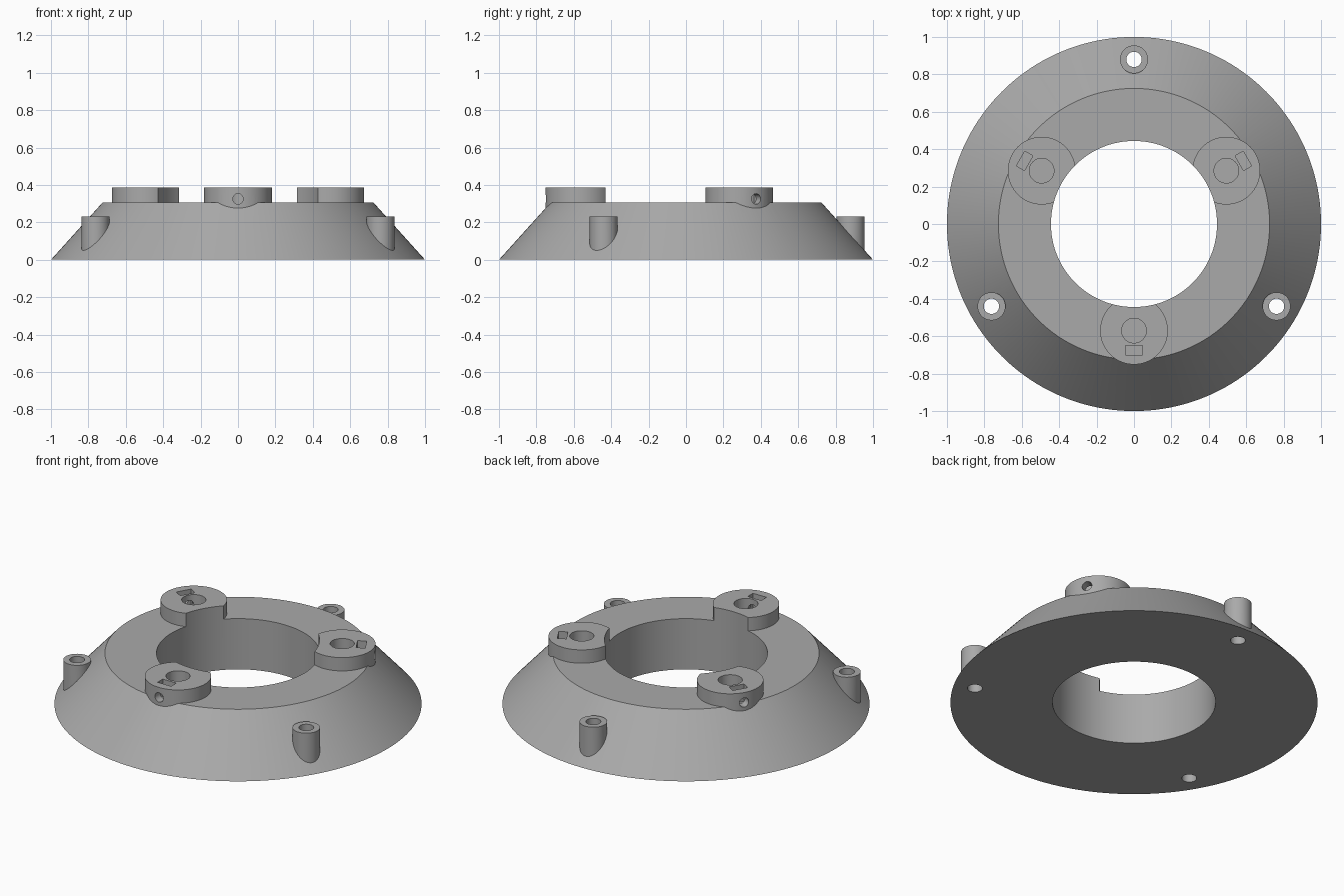
import bpy
import bmesh
import math
from mathutils import Matrix, Vector

if "Cube" in bpy.data.objects:
    bpy.data.objects.remove(bpy.data.objects["Cube"])

grey = bpy.data.materials.new("plain grey")
grey.diffuse_color = (0.40, 0.40, 0.40, 1)
grey.use_nodes = True
grey.node_tree.nodes["Principled BSDF"].inputs["Base Color"].default_value = grey.diffuse_color


def add_object(name, bm):
    mesh = bpy.data.meshes.new(name)
    bm.to_mesh(mesh)
    bm.free()
    mesh.materials.append(grey)
    obj = bpy.data.objects.new(name, mesh)
    bpy.context.collection.objects.link(obj)
    return obj


def cylinder(name, r_low, r_high, z0, z1, x=0, y=0, sides=64):
    bm = bmesh.new()
    bmesh.ops.create_cone(bm, cap_ends=True, segments=sides, radius1=r_low, radius2=r_high,
                          depth=z1 - z0, matrix=Matrix.Translation((x, y, (z0 + z1) / 2)))
    return add_object(name, bm)


def combine(target, tool, operation):
    mod = target.modifiers.new(operation.lower(), 'BOOLEAN')
    mod.operation = operation
    mod.solver = 'EXACT'
    mod.object = tool
    bpy.context.view_layer.objects.active = target
    bpy.ops.object.modifier_apply(modifier=mod.name)
    bpy.data.objects.remove(tool, do_unlink=True)


def polar(radius, degrees):
    a = math.radians(degrees)
    return radius * math.cos(a), radius * math.sin(a)


PADS = (30, 150, 270)
POSTS = (90, 210, 330)

# Sloped ring with raised pads and screw posts
ring = cylinder("mounting_ring", 1.0, 0.725, 0, 0.305, sides=160)
for angle in PADS:
    combine(ring, cylinder("pad", 0.181, 0.181, 0.1, 0.385, *polar(0.57, angle)), 'UNION')
for angle in POSTS:
    combine(ring, cylinder("post", 0.075, 0.075, 0.02, 0.23, *polar(0.88, angle)), 'UNION')

# Central bore trims the pads too
combine(ring, cylinder("bore_cutter", 0.444, 0.444, -0.1, 0.6, sides=128), 'DIFFERENCE')

# Through holes in the posts
for angle in POSTS:
    combine(ring, cylinder("post_hole_cutter", 0.041, 0.041, -0.1, 0.5, *polar(0.88, angle), sides=40),
            'DIFFERENCE')

# Each pad: blind socket, nut slot and radial set-screw hole
for angle in PADS:
    turn = Matrix.Rotation(math.radians(angle), 4, 'Z')
    combine(ring, cylinder("socket_cutter", 0.066, 0.066, 0.22, 0.5, *polar(0.57, angle), sides=48),
            'DIFFERENCE')

    bm = bmesh.new()
    bmesh.ops.create_cube(bm, size=1, matrix=turn @ Matrix.Translation((0.675, 0, 0.38))
                          @ Matrix.Diagonal((0.05, 0.09, 0.2, 1)))
    combine(ring, add_object("nut_slot_cutter", bm), 'DIFFERENCE')

    bm = bmesh.new()
    bmesh.ops.create_cone(bm, cap_ends=True, segments=32, radius1=0.028, radius2=0.028, depth=0.28,
                          matrix=turn @ Matrix.Translation((0.71, 0, 0.325))
                          @ Matrix.Rotation(math.pi / 2, 4, 'Y'))
    combine(ring, add_object("screw_hole_cutter", bm), 'DIFFERENCE')

# Smooth curved walls, keep rims crisp
bpy.ops.object.select_all(action='DESELECT')
ring.select_set(True)
bpy.context.view_layer.objects.active = ring
bpy.ops.object.shade_smooth_by_angle(angle=math.radians(25))
